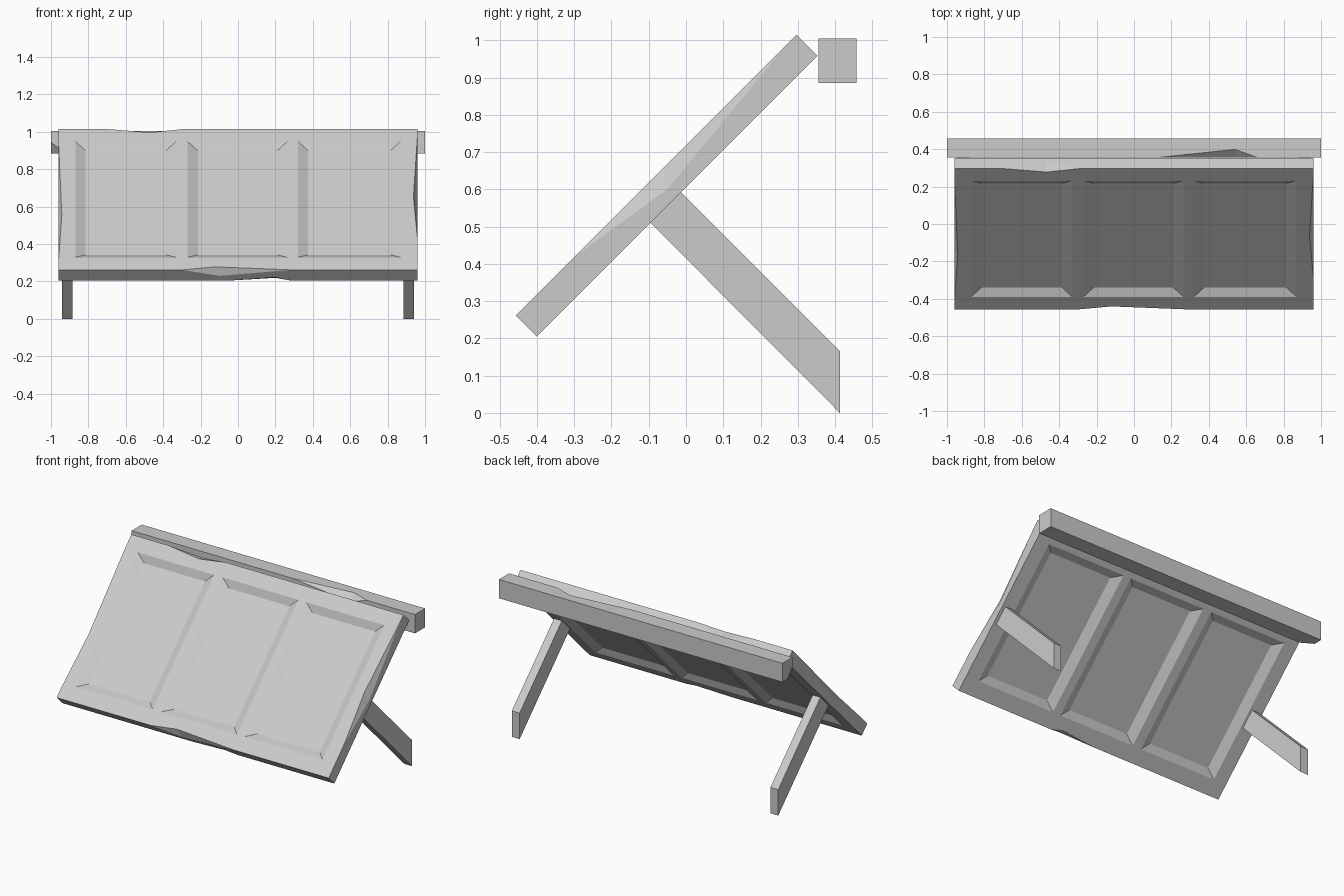
import bpy, bmesh, math
from mathutils import Vector

if "Cube" in bpy.data.objects:
    bpy.data.objects.remove(bpy.data.objects["Cube"])

R = math.sqrt(0.5)


def slope(x, s, n):
    """Board coordinates: x across, s up the 45 degree slope, n out of the front."""
    return Vector((x, (s - n) * R, (s + n) * R))


def hull_into(bm, pts):
    vs = [bm.verts.new(p) for p in pts]
    bmesh.ops.convex_hull(bm, input=vs)


def make(name, solids):
    bm = bmesh.new()
    for pts in solids:
        hull_into(bm, pts)
    bmesh.ops.recalc_face_normals(bm, faces=bm.faces)
    bmesh.ops.dissolve_limit(bm, angle_limit=0.01, verts=bm.verts, edges=bm.edges)
    me = bpy.data.meshes.new(name)
    bm.to_mesh(me)
    bm.free()
    ob = bpy.data.objects.new(name, me)
    bpy.context.collection.objects.link(ob)
    return ob


def carve(ob, solids):
    cutter = make(ob.name + "_cutter", solids)
    cutter.hide_render = True
    mod = ob.modifiers.new("carve", 'BOOLEAN')
    mod.operation = 'DIFFERENCE'
    mod.solver = 'EXACT'
    mod.object = cutter
    bpy.context.view_layer.objects.active = ob
    bpy.ops.object.modifier_apply(modifier=mod.name)
    bpy.data.objects.remove(cutter)


def chip(a, b, c, d):
    """Edge notch: a, b on the edge, c and d on the two faces beside it."""
    mid = (a + b) / 2
    return [a, b, c, d, mid * 3 - c - d]


# Sloping board
W, S0, S1, N0, N1 = 0.96, -0.138, 0.927, 0.428, 0.508
board = make("sloping_board", [[slope(x, s, n) for x in (-W, W)
                                for s in (S0, S1) for n in (N0, N1)]])

# Three bevelled recesses on both faces
cuts = []
depth, bevel = 0.026, 0.055
for x0, x1 in ((-0.87, -0.33), (-0.27, 0.265), (0.32, 0.87)):
    for face, out in ((N1, 1), (N0, -1)):
        pts = []
        for d, inset in ((-depth, bevel), (depth / 2, -bevel / 2)):
            si = inset * 0.82
            pts += [slope(x, s, face + out * d) for x in (x0 + inset, x1 - inset)
                    for s in (-0.043 + si, 0.835 - si)]
        cuts.append(pts)

# Worn notches along the board's edges
cuts += [
    chip(slope(-0.70, S1, N1), slope(-0.29, S1, N1),
         slope(-0.47, S1 - 0.026, N1), slope(-0.47, S1, N1 - 0.047)),
    chip(slope(-0.30, S0, N1), slope(0.29, S0, N1),
         slope(-0.12, S0 + 0.023, N1), slope(-0.10, S0, N1 - 0.045)),
    chip(slope(-0.04, S0, N0), slope(0.28, S0, N0),
         slope(0.20, S0 + 0.02, N0), slope(0.20, S0, N0 + 0.024)),
    chip(slope(W, 0.085, N1), slope(W, 0.89, N1),
         slope(W - 0.022, 0.42, N1), slope(W, 0.39, N1 - 0.048)),
    chip(slope(-W, -0.08, N1), slope(-W, 0.85, N1),
         slope(-W + 0.018, 0.28, N1), slope(-W, 0.28, N1 - 0.04)),
]
carve(board, cuts)

# Back beam with a notch and a broken corner
Y0, Y1, Z0, Z1 = 0.356, 0.458, 0.885, 1.005
beam = make("back_beam", [[Vector((x, y, z)) for x in (-1, 1)
                           for y in (Y0, Y1) for z in (Z0, Z1)]])
carve(beam, [
    chip(Vector((0.13, Y0, Z1)), Vector((0.66, Y0, Z1)),
         Vector((0.54, Y0, Z1 - 0.04)), Vector((0.54, Y0 + 0.043, Z1))),
    [Vector((-1, Y0, 0.945)), Vector((-0.925, Y0, Z0)),
     Vector((-1, Y0 + 0.045, Z0)), Vector((-1.03, Y0 - 0.03, Z0 - 0.03))],
])

# Slanted support legs
profile = ((-0.095, 0.510), (-0.013, 0.592), (0.413, 0.166), (0.413, 0.0))
for side, name in ((-1, "left_leg"), (1, "right_leg")):
    make(name, [[Vector((side * x, y, z)) for x in (0.885, 0.94) for y, z in profile]])
